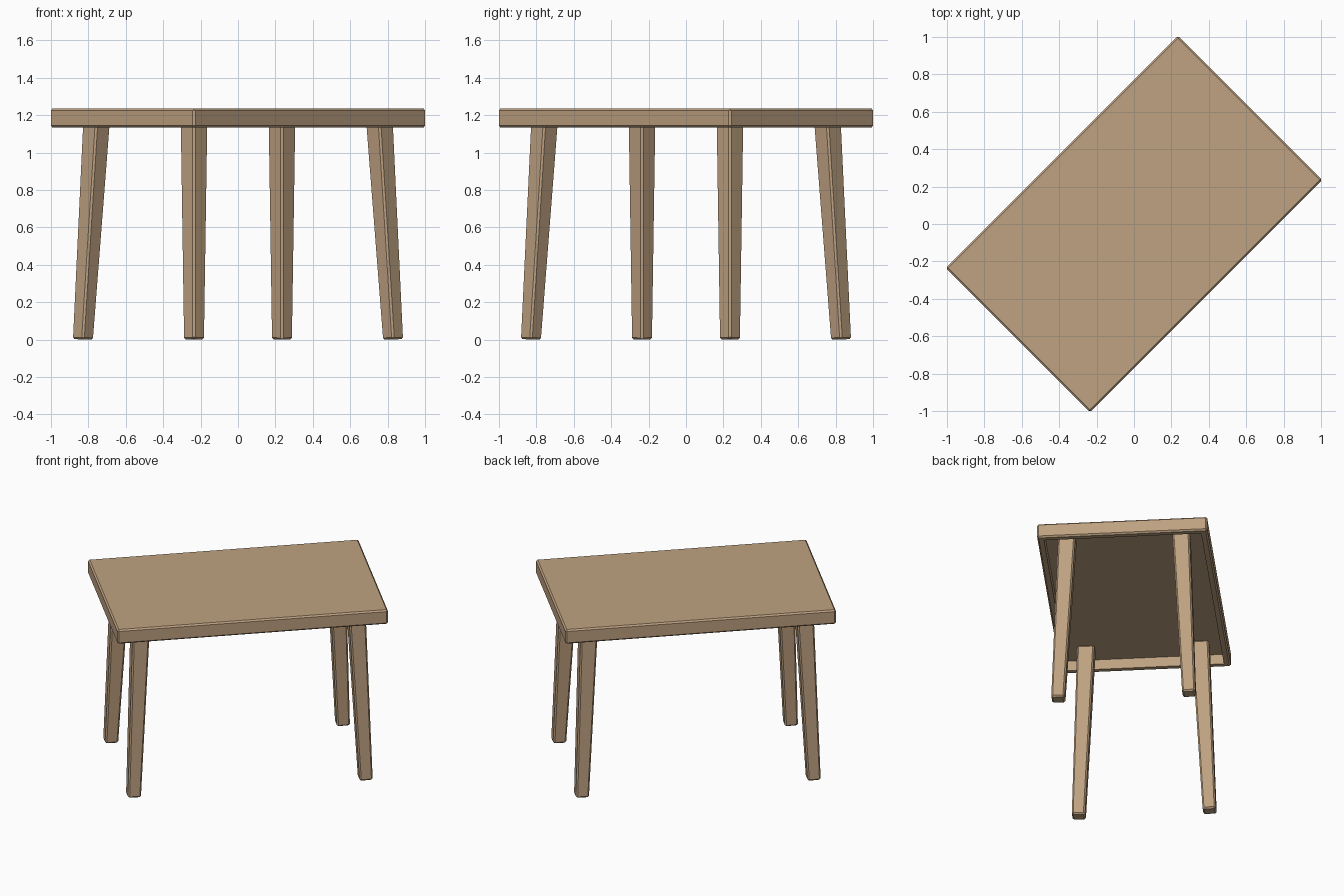
import bpy, bmesh, math
from mathutils import Matrix, Vector

default = bpy.data.objects.get("Cube")
if default:
    bpy.data.objects.remove(default, do_unlink=True)

# Single wood colour
wood = bpy.data.materials.new("tan_wood")
wood.use_nodes = True
COLOUR = (0.52, 0.36, 0.22, 1)
wood.diffuse_color = COLOUR
wood.node_tree.nodes["Principled BSDF"].inputs["Base Color"].default_value = COLOUR

TURN = Matrix.Rotation(math.radians(45), 4, "Z")
LENGTH, WIDTH = 1.757, 1.092
TOP, UNDERSIDE, RECESS = 1.235, 1.135, 0.07
CHAMFER = 0.01


def chamfer(bm):
    bmesh.ops.bevel(bm, geom=bm.edges[:], offset=CHAMFER, segments=1,
                    affect="EDGES", clamp_overlap=True)
    bm.normal_update()


def finish(bm, name):
    bm.transform(TURN)
    bmesh.ops.recalc_face_normals(bm, faces=bm.faces[:])
    mesh = bpy.data.meshes.new(name)
    bm.to_mesh(mesh)
    bm.free()
    mesh.materials.append(wood)
    obj = bpy.data.objects.new(name, mesh)
    bpy.context.collection.objects.link(obj)


# Table top with a hollow underside
bm = bmesh.new()
bmesh.ops.create_cube(bm, size=1)
for v in bm.verts:
    v.co = Vector((v.co.x * LENGTH, v.co.y * WIDTH,
                   TOP if v.co.z > 0 else UNDERSIDE))
chamfer(bm)
under = min(bm.faces, key=lambda f: f.calc_center_median().z)
bmesh.ops.inset_region(bm, faces=[under], thickness=0.045)
recess = bmesh.ops.extrude_face_region(bm, geom=[under])
bmesh.ops.translate(bm, vec=(0, 0, RECESS),
                    verts=[g for g in recess["geom"] if isinstance(g, bmesh.types.BMVert)])
if under.is_valid:
    bmesh.ops.delete(bm, geom=[under], context="FACES")
finish(bm, "table_top")


# Tapered legs splayed towards the corners
def add_leg(name, sx, sy):
    lean = 0.05
    height = UNDERSIDE + RECESS + 0.005
    foot_x, foot_y = LENGTH / 2 - 0.126, WIDTH / 2 - 0.126
    slope = lean / UNDERSIDE
    bm = bmesh.new()
    bmesh.ops.create_cube(bm, size=1)
    for v in bm.verts:
        upper = v.co.z > 0
        side = 0.111 if upper else 0.085
        shift = slope * height if upper else 0
        dx, dy = v.co.x * side, v.co.y * side
        # Foot is cut square to the leaning leg
        z = height if upper else 0.005 + slope * (dx + dy) / 2
        v.co = Vector((sx * (foot_x - shift + dx), sy * (foot_y - shift + dy), z))
    bmesh.ops.recalc_face_normals(bm, faces=bm.faces[:])
    chamfer(bm)
    lowest = min(v.co.z for v in bm.verts)
    bmesh.ops.translate(bm, vec=(0, 0, -lowest), verts=bm.verts[:])
    finish(bm, name)


for sx, end in ((1, "back"), (-1, "front")):
    for sy, side in ((1, "right"), (-1, "left")):
        add_leg(f"{end}_{side}_leg", sx, sy)
